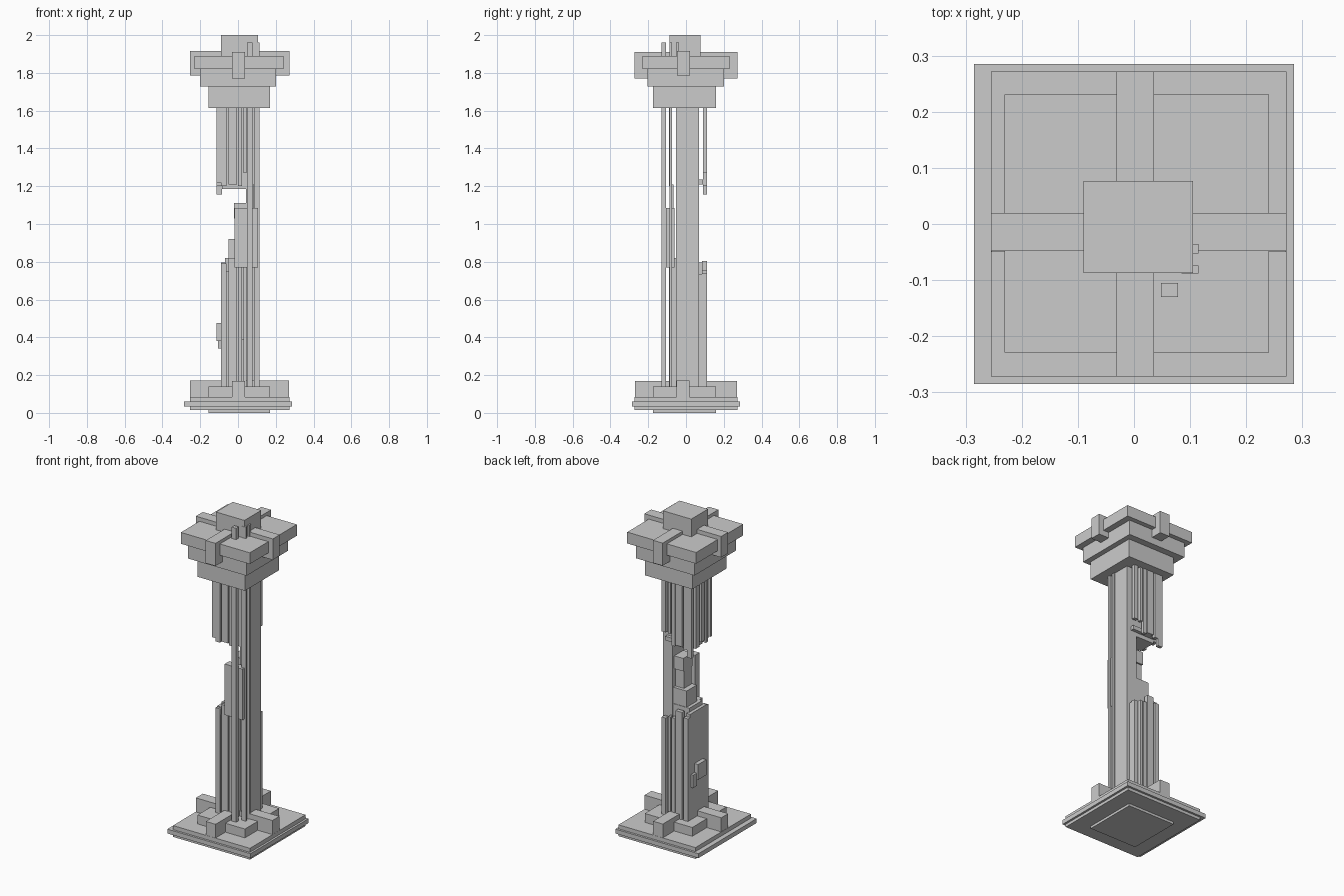
import bpy


def box(name, x, y, z):
    """Box from (min, max) ranges along each axis."""
    v = [(a, b, c) for a in x for b in y for c in z]
    f = [(0, 1, 3, 2), (4, 6, 7, 5), (0, 4, 5, 1),
         (2, 3, 7, 6), (0, 2, 6, 4), (1, 5, 7, 3)]
    me = bpy.data.meshes.new(name)
    me.from_pydata(v, [], f)
    ob = bpy.data.objects.new(name, me)
    bpy.context.collection.objects.link(ob)
    return ob


# Stepped base
box("base_foot", (-.155, .17), (-.175, .16), (0, .02))
box("base_plate", (-.255, .272), (-.272, .272), (.015, .085))
box("base_rim", (-.285, .285), (-.285, .285), (.033, .06))
box("base_pedestal", (-.155, .17), (-.175, .16), (.08, .14))
box("base_bar_x", (-.254, .271), (-.05, .018), (.08, .172))
box("base_bar_y", (-.031, .036), (-.271, .271), (.08, .17))

# Stepped capital
box("capital_neck", (-.155, .17), (-.175, .16), (1.615, 1.73))
box("capital_tier", (-.2, .202), (-.205, .202), (1.728, 1.822))
box("capital_slab", (-.231, .241), (-.229, .231), (1.82, 1.89))
box("capital_bar_x", (-.255, .272), (-.048, .02), (1.785, 1.915))
box("capital_bar_y", (-.031, .036), (-.272, .272), (1.77, 1.91))
box("capital_top", (-.09, .105), (-.087, .077), (1.88, 2.0))

# Shaft core: full-height spine, with broken lower and upper bodies
box("spine", (.042, .11), (-.042, .07), (.13, 1.62))
box("lower_core", (-.07, .045), (-.06, .068), (.13, .82))
box("lower_side_face", (-.09, -.065), (-.075, .088), (.13, .795))
box("lower_back_fill", (-.07, .09), (.065, .09), (.13, .735))
box("upper_core", (-.085, .045), (-.042, .069), (1.185, 1.62))
box("upper_ledge", (-.09, .08), (.06, .09), (1.21, 1.235))

# Broken chunks in the middle
box("chunk_low", (-.05, .045), (-.035, .065), (.8, .92))
box("chunk_middle", (-.018, .045), (-.03, .045), (.9, 1.05))
box("chunk_high", (-.02, .045), (-.035, .055), (1.03, 1.11))
box("front_panel", (-.018, .105), (-.105, -.06), (.77, 1.085))
box("front_splinter", (.08, .092), (-.08, -.065), (1.07, 1.21))

# Full-height rods poking through the capital
box("corner_rod", (.048, .078), (-.13, -.105), (.13, 1.96))
box("side_rod_front", (.085, .115), (-.088, -.074), (.13, 1.96))
box("side_rod_back", (.085, .115), (-.053, -.036), (.13, 1.96))

# Flute strips: (x range, lower top, upper bottom)
flutes = [((-.09, -.06), .79, 1.2), ((-.05, -.005), .82, 1.21),
          ((.0, .021), .77, 1.2), ((.03, .046), .77, 1.27)]
for i, (x, top, bottom) in enumerate(flutes):
    box(f"front_flute_lower_{i}", x, (-.09, -.055), (.13, top))
    box(f"front_flute_upper_{i}", x, (-.09, -.075), (bottom, 1.62))
    box(f"back_flute_lower_{i}", x, (.085, .11), (.13, top - .015))
    box(f"back_flute_upper_{i}", x, (.09, .11), (bottom, 1.62))
box("back_flute_lower_end", (.062, .09), (.085, .11), (.13, .74))
box("back_flute_upper_end", (.062, .09), (.09, .11), (1.27, 1.62))

# Short fillings in the front grooves
box("groove_fill_left", (-.061, -.049), (-.08, -.055), (.13, .75))
box("groove_fill_right", (.02, .031), (-.08, -.055), (.13, .39))

# Hanging strips on the left side of the upper shaft
for i, (y, bottom) in enumerate([((-.09, -.075), 1.22), ((-.053, -.03), 1.2),
                                 ((-.015, .015), 1.22), ((.03, .068), 1.2),
                                 ((.09, .11), 1.155)]):
    box(f"left_flute_upper_{i}", (-.115, -.084), y, (bottom, 1.62))

# Loose fragments on the left side
box("fragment_large", (-.115, -.085), (-.035, .045), (.38, .475))
box("fragment_small", (-.105, -.085), (.04, .08), (.34, .42))
